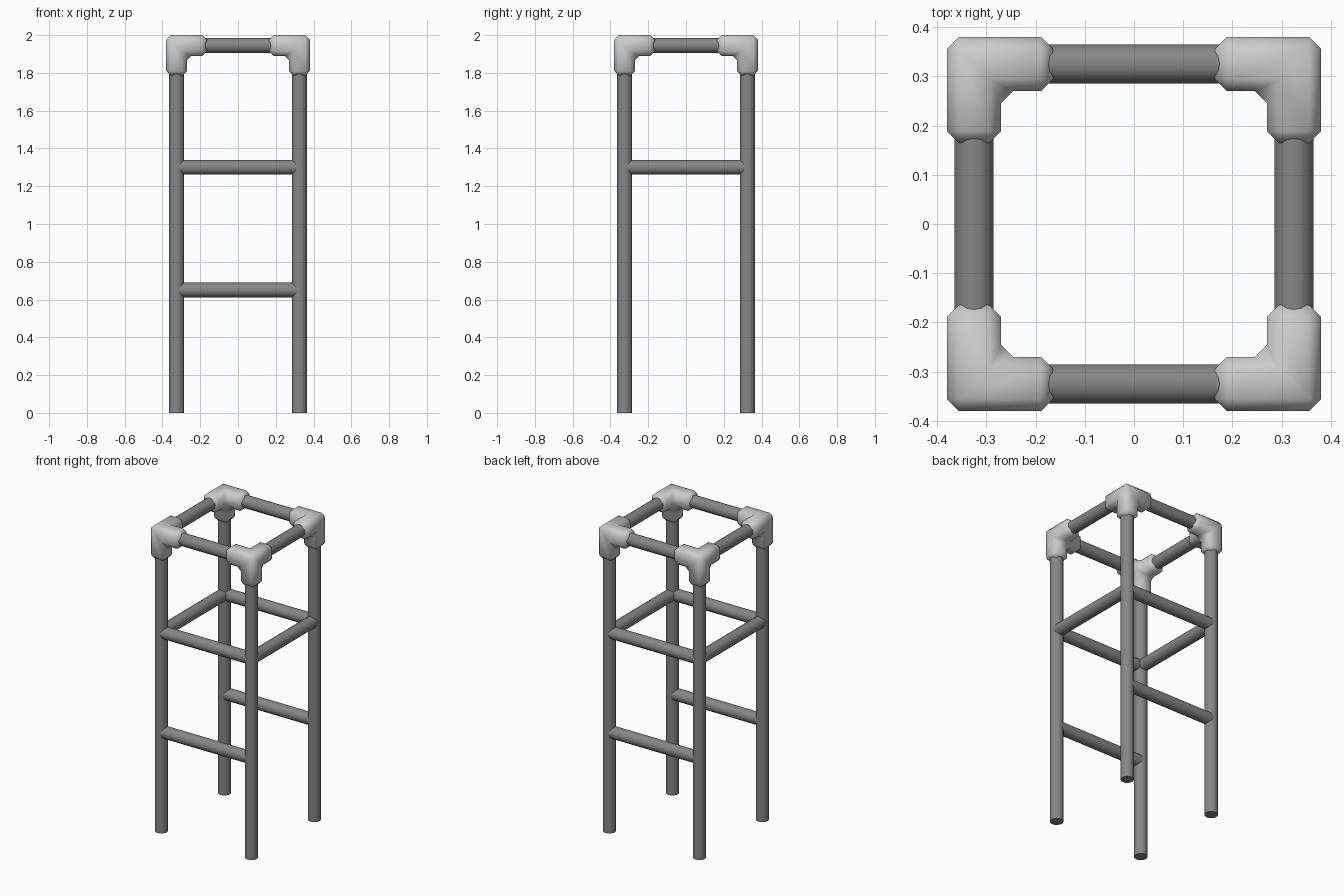
import bpy, bmesh, math
from mathutils import Vector

if "Cube" in bpy.data.objects:
    bpy.data.objects.remove(bpy.data.objects["Cube"])

C = 0.325        # pipe centre offset from the middle
TOP_Z = 1.945    # height of the top rails


def material(name, grey):
    mat = bpy.data.materials.new(name)
    mat.diffuse_color = (grey, grey, grey, 1)
    mat.use_nodes = True
    mat.node_tree.nodes["Principled BSDF"].inputs["Base Color"].default_value = mat.diffuse_color
    return mat


PIPE = material("dark_grey_pipe", 0.24)
FITTING = material("mid_grey_fitting", 0.53)


def finish(ob, angle, mat):
    bpy.ops.object.select_all(action='DESELECT')
    ob.select_set(True)
    bpy.context.view_layer.objects.active = ob
    bpy.ops.object.shade_smooth_by_angle(angle=math.radians(angle))
    ob.data.materials.append(mat)


def pipe(name, a, b, radius):
    a, b = Vector(a), Vector(b)
    bpy.ops.mesh.primitive_cylinder_add(vertices=16, radius=radius,
                                        depth=(b - a).length, location=(a + b) / 2)
    ob = bpy.context.object
    ob.name = name
    ob.rotation_euler = (b - a).to_track_quat('Z', 'Y').to_euler()
    finish(ob, 40, PIPE)


def corner_fitting(name, sx, sy):
    # three-way block: a cube with an arm pulled out along each pipe
    bm = bmesh.new()
    bmesh.ops.create_cube(bm, size=0.11)
    for d in (Vector((-sx, 0, 0)), Vector((0, -sy, 0)), Vector((0, 0, -1))):
        bm.normal_update()
        face = next(f for f in bm.faces if f.normal.dot(d) > 0.9
                    and f.calc_center_median().cross(d).length < 1e-4)
        arm = bmesh.ops.extrude_discrete_faces(bm, faces=[face])['faces'][0]
        bmesh.ops.translate(bm, verts=arm.verts, vec=d * 0.105)
    bmesh.ops.dissolve_limit(bm, angle_limit=0.02, verts=bm.verts[:], edges=bm.edges[:])
    bmesh.ops.recalc_face_normals(bm, faces=bm.faces[:])
    # chamfer every edge
    bmesh.ops.bevel(bm, geom=bm.edges[:], offset=0.024, segments=1,
                    affect='EDGES', profile=0.5, clamp_overlap=True)
    bmesh.ops.recalc_face_normals(bm, faces=bm.faces[:])
    me = bpy.data.meshes.new(name)
    bm.to_mesh(me)
    bm.free()
    ob = bpy.data.objects.new(name, me)
    ob.location = (sx * C, sy * C, TOP_Z)
    bpy.context.collection.objects.link(ob)
    finish(ob, 60, FITTING)


# legs and corner fittings
for sx, side in ((-1, "left"), (1, "right")):
    for sy, end in ((-1, "front"), (1, "back")):
        pipe(f"{end}_{side}_leg", (sx * C, sy * C, 0), (sx * C, sy * C, 1.92), 0.04)
        corner_fitting(f"{end}_{side}_corner_fitting", sx, sy)

# top rails and middle rungs on all sides, lower rungs front and back only
for s, end, side in ((-1, "front", "left"), (1, "back", "right")):
    for label, z, r in (("top_rail", TOP_Z, 0.04), ("middle_rung", 1.3, 0.039),
                        ("lower_rung", 0.65, 0.039)):
        pipe(f"{end}_{label}", (-C, s * C, z), (C, s * C, z), r)
        if label != "lower_rung":
            pipe(f"{side}_{label}", (s * C, -C, z), (s * C, C, z), r)
